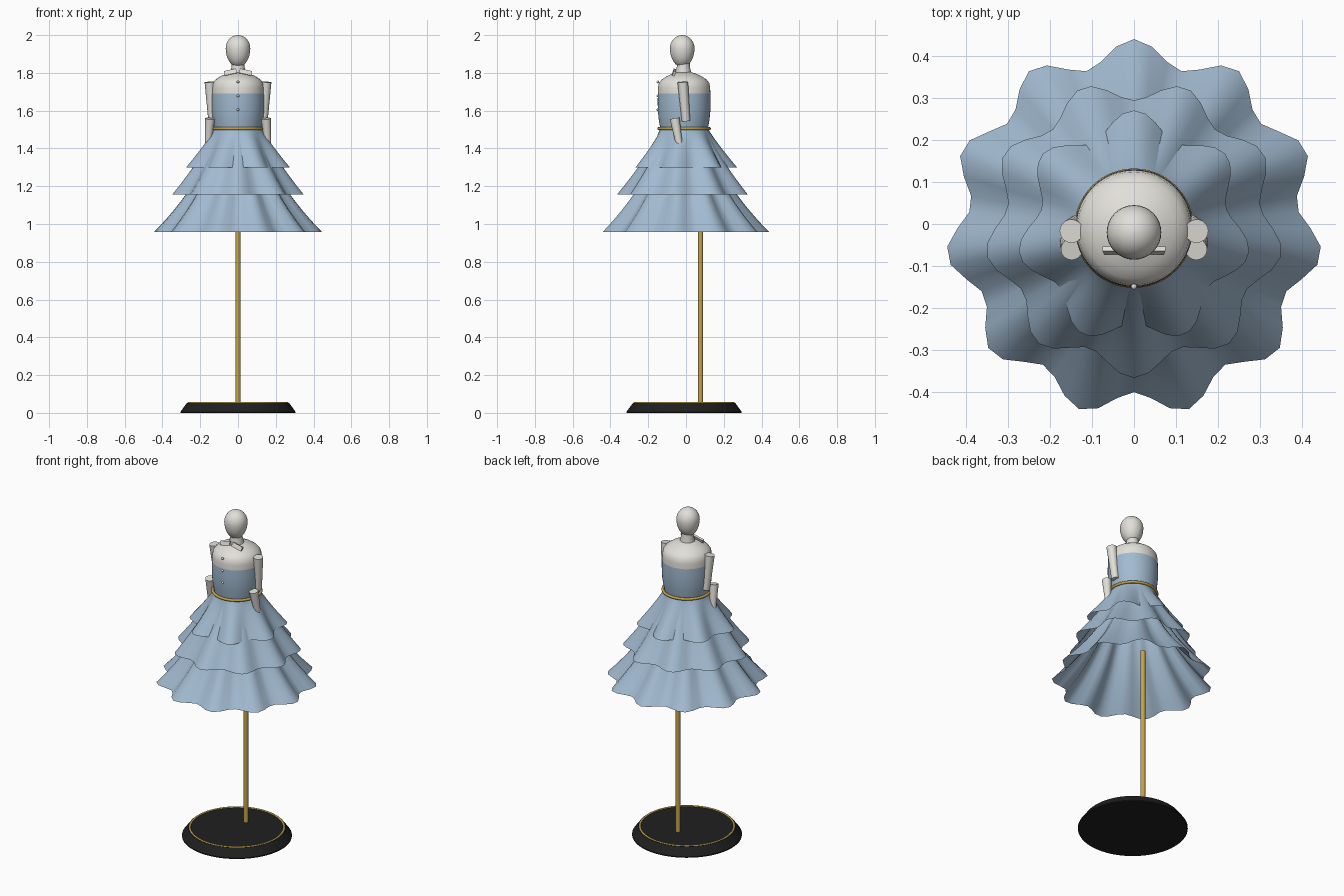
import bpy, bmesh, math
from mathutils import Vector

if "Cube" in bpy.data.objects:
    bpy.data.objects.remove(bpy.data.objects["Cube"])

CY = -0.01  # shared axis of the figure and the stand


def material(name, rgb):
    m = bpy.data.materials.new(name)
    m.use_nodes = True
    colour = (*rgb, 1)
    m.diffuse_color = colour
    m.node_tree.nodes["Principled BSDF"].inputs["Base Color"].default_value = colour
    return m


BLUE = material("dusty blue cloth", (0.36, 0.49, 0.63))
IVORY = material("ivory", (0.76, 0.74, 0.69))
GOLD = material("gold", (0.55, 0.37, 0.07))
BLACK = material("black base", (0.014, 0.014, 0.014))


def smooth(obj, angle=40):
    bpy.ops.object.select_all(action='DESELECT')
    obj.select_set(True)
    bpy.context.view_layer.objects.active = obj
    bpy.ops.object.shade_smooth_by_angle(angle=math.radians(angle))


def rings_to_object(name, rings, mat, caps=True, angle=40):
    """Bridge rings of points, listed from top to bottom."""
    bm = bmesh.new()
    loops = [[bm.verts.new(p) for p in ring] for ring in rings]
    n = len(loops[0])
    for a, b in zip(loops, loops[1:]):
        for j in range(n):
            k = (j + 1) % n
            bm.faces.new((a[j], b[j], b[k], a[k]))
    if caps:
        bm.faces.new(loops[0])
        bm.faces.new(loops[-1][::-1])
    mesh = bpy.data.meshes.new(name)
    bm.to_mesh(mesh)
    bm.free()
    obj = bpy.data.objects.new(name, mesh)
    bpy.context.collection.objects.link(obj)
    mesh.materials.append(mat)
    smooth(obj, angle)
    return obj


def circle(r, z, n, cy=CY):
    turn = [math.tau * j / n for j in range(n)]
    return [(r * math.cos(a), cy + r * math.sin(a), z) for a in turn]


def lathe(name, profile, mat, n=48, cy=CY, **kw):
    return rings_to_object(name, [circle(r, z, n, cy) for r, z in profile], mat, **kw)


def torus(name, z, major, minor, cy=CY):
    bpy.ops.mesh.primitive_torus_add(location=(0, cy, z), major_radius=major,
                                     minor_radius=minor, major_segments=64, minor_segments=10)
    obj = bpy.context.object
    obj.name = name
    obj.data.materials.append(GOLD)
    smooth(obj, 80)


def limb(name, top, bottom, r_top, r_bottom):
    """Tapered cylinder between two points."""
    top, bottom = Vector(top), Vector(bottom)
    axis = top - bottom
    bpy.ops.mesh.primitive_cone_add(vertices=20, radius1=r_bottom, radius2=r_top,
                                    depth=axis.length, location=(top + bottom) / 2)
    obj = bpy.context.object
    obj.name = name
    obj.rotation_euler = axis.to_track_quat('Z', 'Y').to_euler()
    obj.data.materials.append(IVORY)
    smooth(obj)


def ball(name, loc, r):
    bpy.ops.mesh.primitive_uv_sphere_add(segments=12, ring_count=8, radius=r, location=loc)
    obj = bpy.context.object
    obj.name = name
    obj.data.materials.append(IVORY)
    smooth(obj, 80)


def skirt_tier(name, hem_z, hem_r, wave, lobes, power, phase):
    """Flared cloth tier whose folds deepen towards the hem."""
    steps, n = 14, 64
    rings = []
    for i in range(steps + 1):
        t = i / steps
        z = 1.5 + (hem_z - 1.5) * t
        ring = []
        for j in range(n):
            a = math.tau * j / n
            r = 0.13 + (hem_r - 0.13) * t ** power + wave * t * math.cos(lobes * (a - phase))
            ring.append((r * math.cos(a), CY + r * math.sin(a), z))
        rings.append(ring)
    rings_to_object(name, rings, BLUE, caps=False, angle=80)


# Stand
lathe("stand_base", [(0.27, 0.053), (0.305, 0.006), (0.305, 0)], BLACK, n=64, angle=30)
torus("stand_trim", 0.052, 0.262, 0.006)
lathe("stand_pole", [(0.0135, 1.1), (0.0135, 0.04)], GOLD, n=16, cy=0.077)

# Skirt tiers
back = math.pi / 2
skirt_tier("skirt_top_tier", 1.3, 0.252, 0.028, 7, 1.15, back)
skirt_tier("skirt_middle_tier", 1.155, 0.33, 0.026, 9, 1.3, -back)
skirt_tier("skirt_bottom_tier", 0.958, 0.42, 0.03, 11, 1.75, back)

# Torso with the bodice coloured below the neckline
torso = lathe("torso", [(0.03, 1.806), (0.06, 1.797), (0.095, 1.781), (0.12, 1.764),
                        (0.134, 1.745), (0.138, 1.72), (0.139, 1.69), (0.14, 1.65),
                        (0.139, 1.6), (0.134, 1.55), (0.125, 1.5)], IVORY, angle=60)
torso.data.materials.append(BLUE)
for face in torso.data.polygons:
    if face.center.z < 1.69:
        face.material_index = 1
torus("belt", 1.505, 0.134, 0.008)

# Neck and egg-shaped head
lathe("neck", [(0.034, 1.86), (0.034, 1.835), (0.046, 1.78)], IVORY, n=24, cy=-0.014)
head = []
for i in range(17):
    a = math.radians(88 - 11 * i)
    s = math.sin(a)
    head.append((0.065 * math.cos(a), 1.93 + s * (0.07 if s > 0 else 0.1)))
lathe("head", head, IVORY, n=32, cy=-0.02, angle=80)

# Arms and collar, mirrored
for side, s in (("left", 1), ("right", -1)):
    limb(side + "_upper_arm", (s * 0.149, -0.017, 1.752), (s * 0.135, 0, 1.545), 0.028, 0.022)
    limb(side + "_forearm", (s * 0.148, -0.06, 1.558), (s * 0.159, -0.034, 1.412), 0.026, 0.017)
    ball(side + "_hand", (s * 0.16, -0.066, 1.41), 0.009)
    bpy.ops.mesh.primitive_cube_add(size=1, location=(s * 0.04, -0.063, 1.803),
                                    rotation=(math.radians(-20), s * math.radians(12), 0))
    collar = bpy.context.object
    collar.name = side + "_collar"
    collar.scale = (0.066, 0.012, 0.025)
    collar.data.materials.append(IVORY)

# Buttons down the front
for i, z in enumerate((1.752, 1.678, 1.605)):
    ball("button_%d" % (i + 1), (0, -0.149, z), 0.007)
